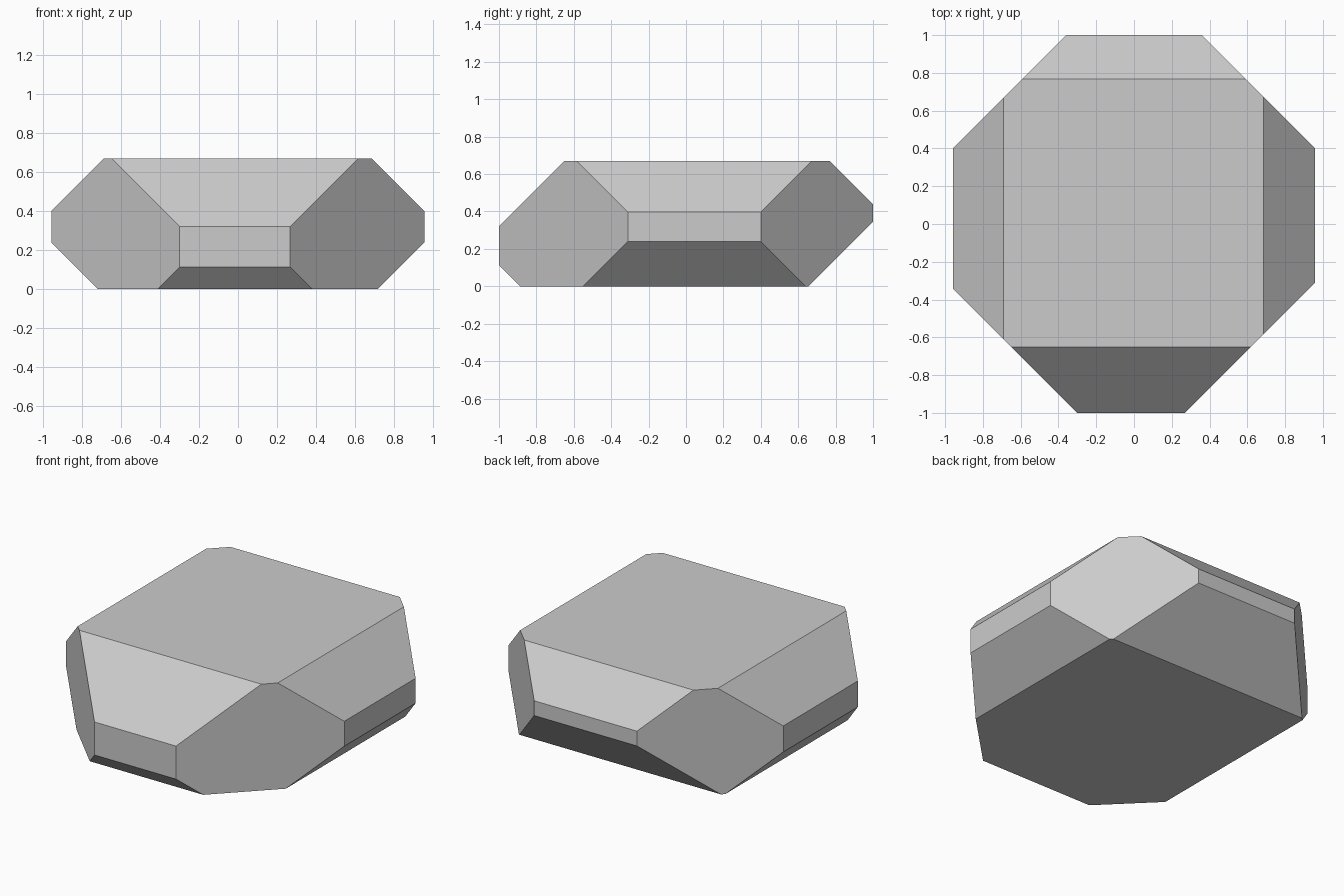
import bpy, bmesh
from mathutils import Vector

if "Cube" in bpy.data.objects:
    bpy.data.objects.remove(bpy.data.objects["Cube"])

# Start block: the overall extents of the stone
X, Y, H = 0.958, 1.0, 0.67
bm = bmesh.new()
bmesh.ops.create_cube(bm, size=1)
for v in bm.verts:
    v.co = Vector((v.co.x * 2 * X, v.co.y * 2 * Y, (v.co.z + 0.5) * H))

# 45 degree chamfers: (direction, offset), keeping points where direction . p <= offset
chamfers = [
    # upright corners
    ((1, 1, 0), 1.358), ((-1, 1, 0), 1.358), ((-1, -1, 0), 1.30), ((1, -1, 0), 1.268),
    # left and right, upper then lower
    ((-1, 0, 1), 1.36), ((1, 0, 1), 1.355), ((-1, 0, -1), 0.72), ((1, 0, -1), 0.718),
    # front and back, upper then lower
    ((0, -1, 1), 1.32), ((0, 1, 1), 1.438), ((0, -1, -1), 0.888), ((0, 1, -1), 0.655),
]


def chamfer(direction, offset):
    n = Vector(direction)
    cut = bmesh.ops.bisect_plane(
        bm, geom=bm.verts[:] + bm.edges[:] + bm.faces[:], dist=1e-5,
        plane_co=n * offset / n.length_squared, plane_no=n, clear_outer=True)
    edges = [e for e in cut["geom_cut"] if isinstance(e, bmesh.types.BMEdge)]
    bmesh.ops.contextual_create(bm, geom=edges)


for direction, offset in chamfers:
    chamfer(direction, offset)
bmesh.ops.recalc_face_normals(bm, faces=bm.faces[:])

# Faceted stone, flat shaded
mesh = bpy.data.meshes.new("faceted_stone")
bm.to_mesh(mesh)
bm.free()
stone = bpy.data.objects.new("faceted_stone", mesh)
bpy.context.collection.objects.link(stone)
